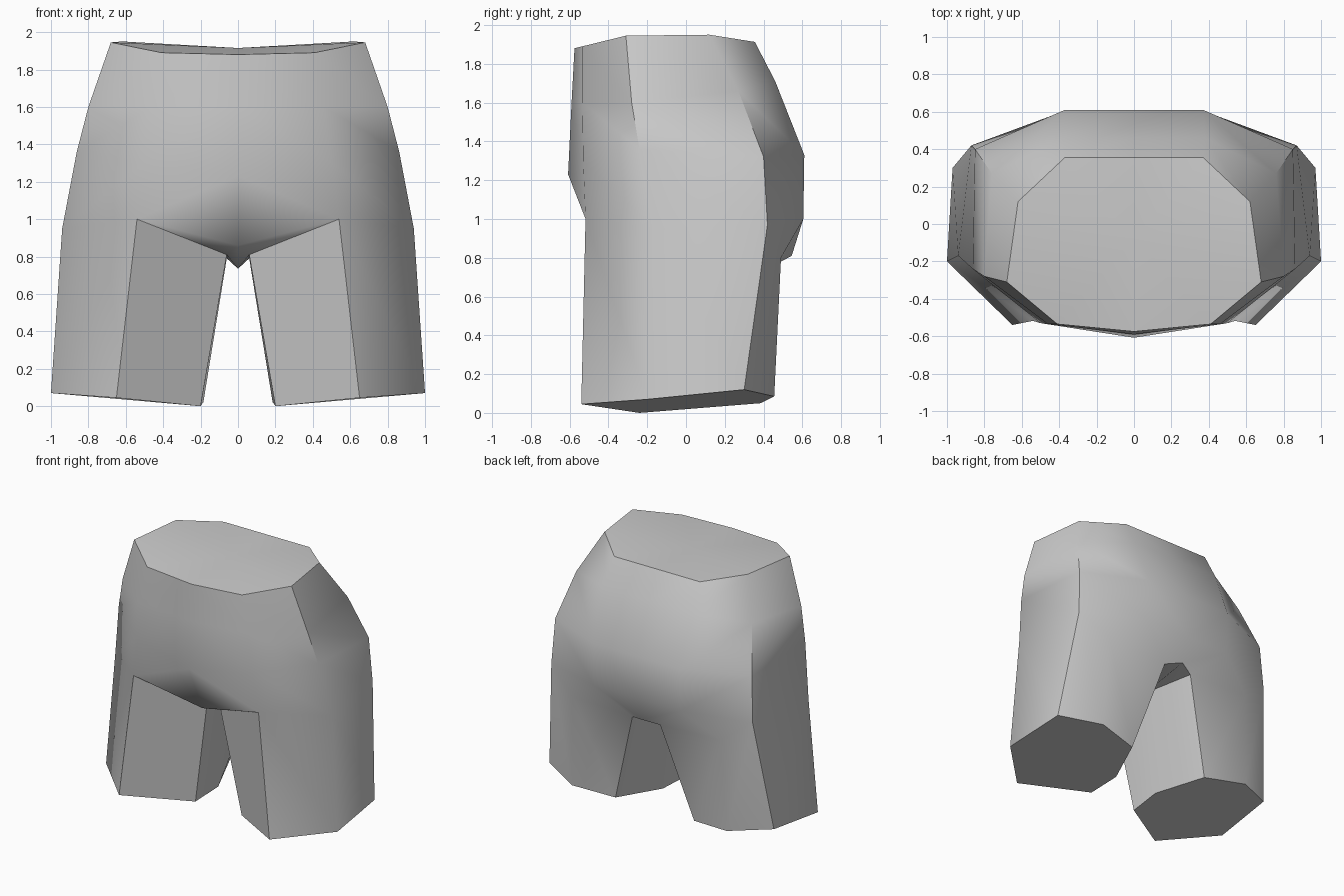
import bpy, bmesh, math
from mathutils import Matrix

cube = bpy.data.objects.get("Cube")
if cube:
    bpy.data.objects.remove(cube, do_unlink=True)

# Single cloth material
cloth = bpy.data.materials.new("grey_cloth")
cloth.use_nodes = True
colour = (0.6, 0.6, 0.6, 1)
cloth.diffuse_color = colour
cloth.node_tree.nodes["Principled BSDF"].inputs["Base Color"].default_value = colour

bm = bmesh.new()


def ring(*points):
    return [bm.verts.new(p) for p in points]


def bridge(upper, lower, closed=False):
    """Quads between two matching rows of vertices."""
    n = len(upper)
    for i in range(n if closed else n - 1):
        j = (i + 1) % n
        bm.faces.new((upper[i], upper[j], lower[j], lower[i]))


# Half torso, each row running from centre front round the hip to centre back
waist = ring((0, -.575, 1.88), (.41, -.535, 1.89), (.68, -.31, 1.945),
             (.62, .12, 1.95), (.37, .355, 1.913), (0, .355, 1.913))
upper = ring((0, -.59, 1.60), (.46, -.535, 1.60), (.80, -.28, 1.60),
             (.76, .27, 1.66), (.38, .46, 1.71), (0, .46, 1.71))
hip = ring((0, -.608, 1.23), (.50, -.53, 1.30), (.862, -.24, 1.36),
           (.85, .40, 1.32), (.37, .61, 1.33), (0, .61, 1.33))
seat = ring((0, -.44, .86), (.54, -.518, 1.0), (.94, -.17, .95),
            (.87, .42, .97), (.37, .605, 1.0), (0, .605, 1.0))
for a, b in ((waist, upper), (upper, hip), (hip, seat)):
    bridge(a, b)

# Waist closed by a shallow fan
centre = bm.verts.new((0, -.08, 1.915))
for a, b in zip(waist, waist[1:]):
    bm.faces.new((a, b, centre))

# Top of the leg behind and inside, and the crotch line
back_top, inner_back, inner_mid, inner_front = ring(
    (.64, .49, .80), (.12, .49, .78), (.06, .10, .79), (.06, -.30, .81))
crotch_back, crotch_mid = ring((0, .545, .81), (0, .10, .735))
front_c, front, out_front, out_back, seat_back, seat_c = seat
for f in ((out_back, seat_back, back_top),
          (seat_back, inner_back, back_top),
          (seat_back, seat_c, crotch_back, inner_back),
          (crotch_back, crotch_mid, inner_mid, inner_back),
          (crotch_mid, front_c, inner_front, inner_mid),
          (front_c, front, inner_front)):
    bm.faces.new(f)

# Leg down to its hem
leg_top = [front, out_front, out_back, back_top, inner_back, inner_mid, inner_front]
hem = ring((.65, -.54, .045), (1.0, -.20, .07), (.97, .30, .12), (.67, .455, .085),
           (.34, .385, .05), (.185, .02, .022), (.20, -.24, 0))
bridge(leg_top, hem, closed=True)
bm.faces.new(hem)

# Mirror to the other side and weld the centre line
bmesh.ops.mirror(bm, geom=bm.verts[:] + bm.edges[:] + bm.faces[:],
                 matrix=Matrix.Identity(4), axis='X', merge_dist=.001)
bmesh.ops.remove_doubles(bm, verts=bm.verts[:], dist=.001)
bmesh.ops.recalc_face_normals(bm, faces=bm.faces[:])

mesh = bpy.data.meshes.new("shorts")
bm.to_mesh(mesh)
bm.free()
mesh.materials.append(cloth)
shorts = bpy.data.objects.new("shorts", mesh)
bpy.context.collection.objects.link(shorts)

# Smooth cloth with crisp waist and hem edges
bpy.ops.object.select_all(action='DESELECT')
shorts.select_set(True)
bpy.context.view_layer.objects.active = shorts
bpy.ops.object.shade_smooth_by_angle(angle=math.radians(55))
